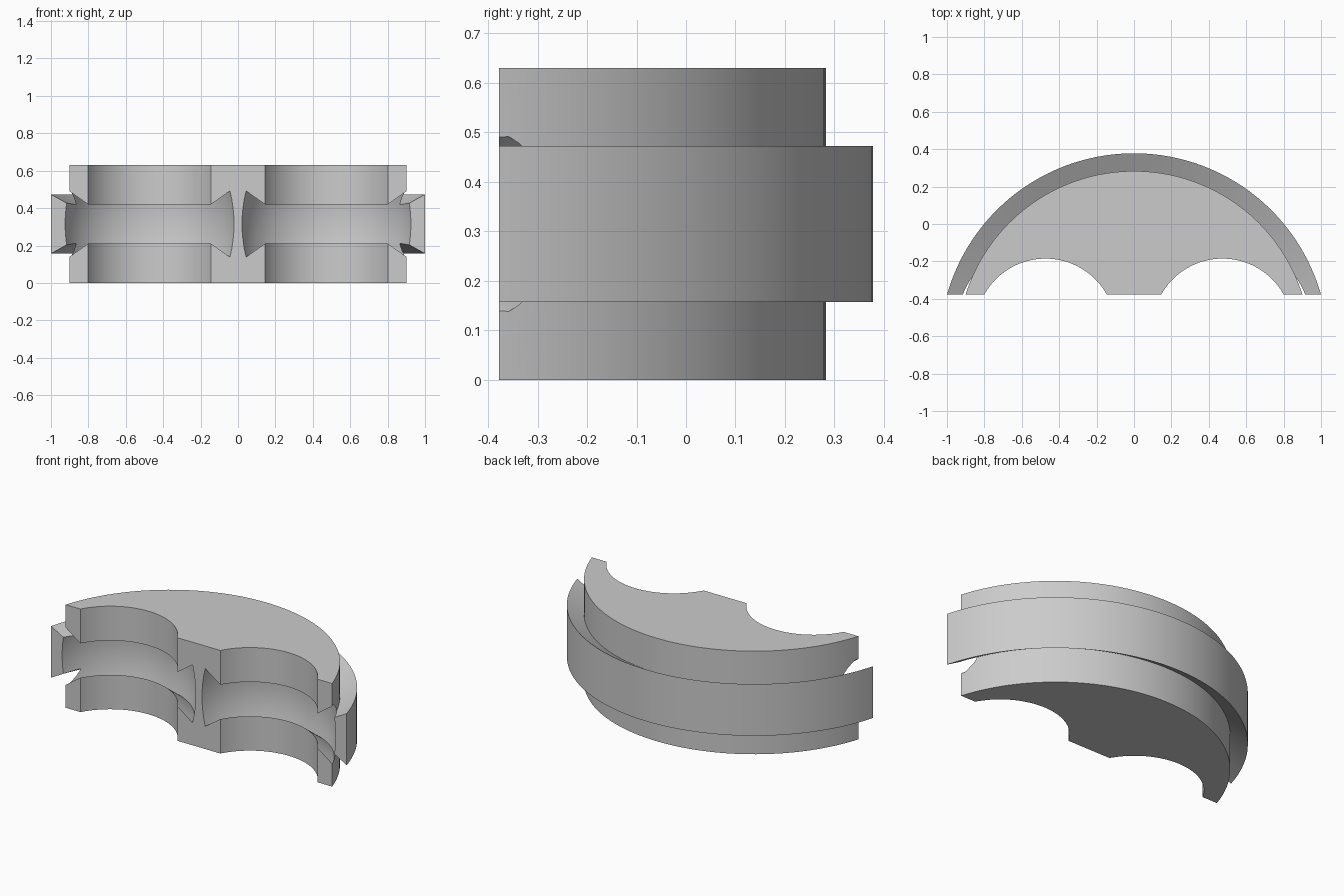
import bpy, bmesh, math

if "Cube" in bpy.data.objects:
    bpy.data.objects.remove(bpy.data.objects["Cube"])

MID = 0.315      # half the block height
FRONT = -0.378   # flat front plane
AXIS_Y = -0.661  # axis of the outer curves


def finish(name, bm):
    mesh = bpy.data.meshes.new(name)
    bmesh.ops.recalc_face_normals(bm, faces=bm.faces[:])
    bm.to_mesh(mesh)
    bm.free()
    obj = bpy.data.objects.new(name, mesh)
    bpy.context.collection.objects.link(obj)
    return obj


def lathe(name, half_profile, x, y, steps):
    """Turn a solid from (radius, height above middle) points, mirrored about the middle."""
    lower = [(r, -h) for r, h in reversed(half_profile) if h > 0]
    rings = []
    bm = bmesh.new()
    for r, h in half_profile + lower:
        rings.append([bm.verts.new((x + r * math.cos(math.tau * i / steps),
                                    y + r * math.sin(math.tau * i / steps),
                                    MID + h)) for i in range(steps)])
    for a, b in zip(rings, rings[1:]):
        for i in range(steps):
            j = (i + 1) % steps
            bm.faces.new((a[i], a[j], b[j], b[i]))
    bm.faces.new(rings[0])
    bm.faces.new(rings[-1])
    return finish(name, bm)


# Body with the raised outer band, whose top and bottom slope inward
body = lathe("clamp_block", [(0.944, MID), (0.944, 0.103), (1.039, 0.158)],
             0, AXIS_Y, 192)

# Cutter for everything ahead of the flat front
bm = bmesh.new()
bmesh.ops.create_cube(bm, size=4)
for v in bm.verts:
    v.co.y += FRONT - 2
cutters = [finish("front_cutter", bm)]

# Bores with a flared groove and a gently bulged groove floor
bulge = [(0.487 - 0.02 * (h / 0.177) ** 2, h) for h in (0.177, 0.133, 0.088, 0.044, 0)]
for side, x in (("left", 0.473), ("right", -0.473)):
    cutters.append(lathe(side + "_bore_cutter",
                         [(0.375, 0.5), (0.375, 0.105)] + bulge, x, -0.56, 128))

bpy.context.view_layer.objects.active = body
for cutter in cutters:
    cutter.hide_render = True
    mod = body.modifiers.new(cutter.name, "BOOLEAN")
    mod.operation = "DIFFERENCE"
    mod.solver = "EXACT"
    mod.object = cutter
    bpy.ops.object.modifier_apply(modifier=mod.name)
for cutter in cutters:
    bpy.data.objects.remove(cutter)

# One plain grey
grey = bpy.data.materials.new("plain_grey")
grey.use_nodes = True
colour = (0.6, 0.6, 0.6, 1)
grey.diffuse_color = colour
grey.node_tree.nodes["Principled BSDF"].inputs["Base Color"].default_value = colour
body.data.materials.clear()
body.data.materials.append(grey)

# Smooth curves, crisp edges
bpy.ops.object.select_all(action="DESELECT")
body.select_set(True)
bpy.ops.object.shade_smooth_by_angle(angle=math.radians(20))
